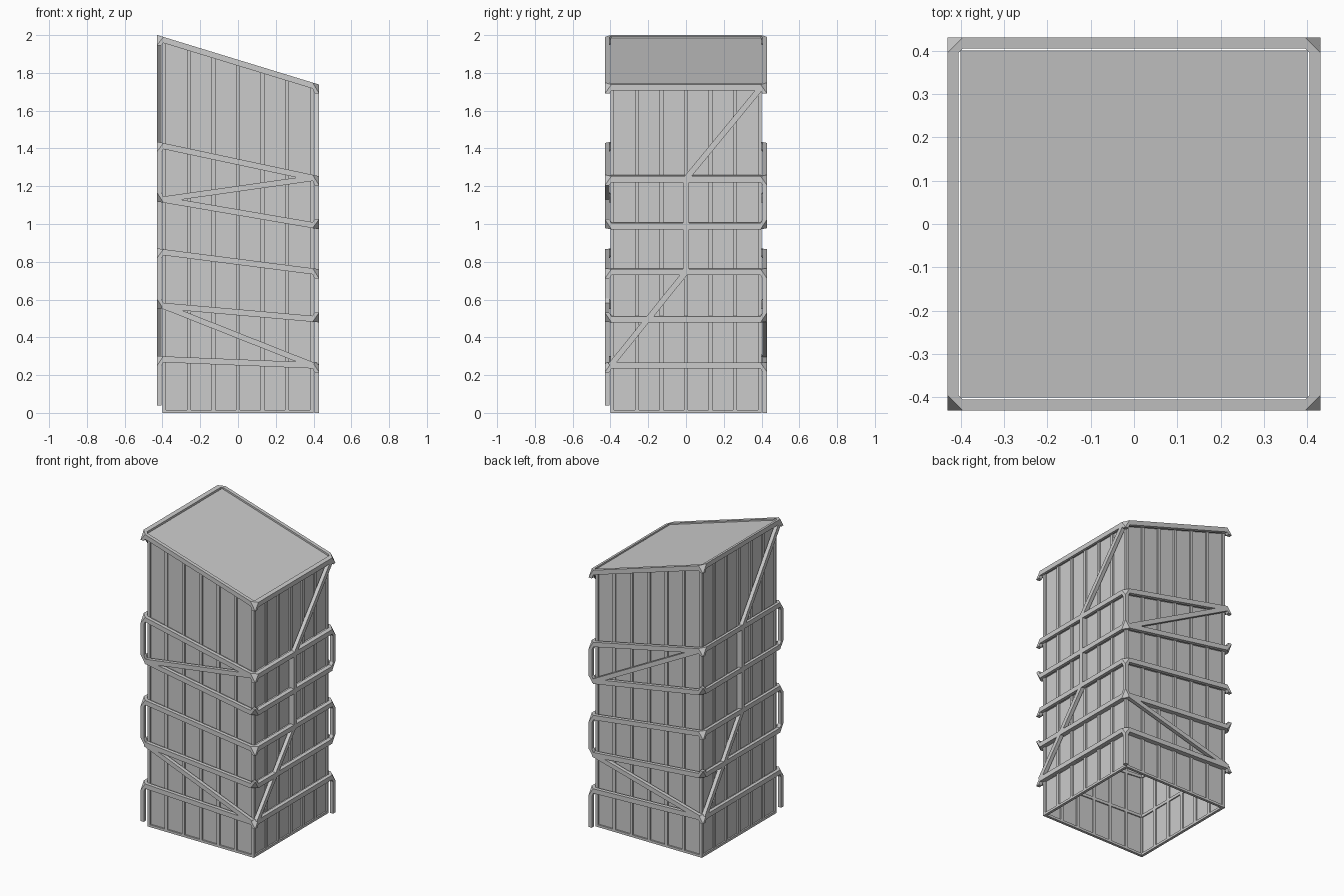
import bpy, bmesh
from mathutils import Vector as V

if "Cube" in bpy.data.objects:
    bpy.data.objects.remove(bpy.data.objects["Cube"])

# (z at left, z at right) of each sloped belt, measured at x = -0.43 / 0.43
LEVELS = [(1.985, 1.722), (1.42, 1.237), (1.135, 0.988),
          (0.855, 0.745), (0.57, 0.495), (0.285, 0.25)]
IN, OUT = 0.405, 0.43          # belt inner and outer faces
MID = (IN + OUT) / 2
H = 0.016                      # half belt height


def z_at(i, x):
    a, b = LEVELS[i]
    return a + (b - a) * (x + OUT) / (2 * OUT)


def make(name, hulls=(), faces=()):
    """One object made from convex pieces and plain faces."""
    bm = bmesh.new()
    for pts in hulls:
        part = bmesh.new()
        for p in pts:
            part.verts.new(p)
        res = bmesh.ops.convex_hull(part, input=part.verts)
        junk = [v for v in res["geom_interior"] if isinstance(v, bmesh.types.BMVert)]
        bmesh.ops.delete(part, geom=junk, context='VERTS')
        bmesh.ops.dissolve_limit(part, angle_limit=0.01, verts=part.verts, edges=part.edges)
        tmp = bpy.data.meshes.new("tmp")
        part.to_mesh(tmp)
        bm.from_mesh(tmp)
        part.free()
        bpy.data.meshes.remove(tmp)
    for f in faces:
        bm.faces.new([bm.verts.new(p) for p in f])
    me = bpy.data.meshes.new(name)
    bm.to_mesh(me)
    bm.free()
    ob = bpy.data.objects.new(name, me)
    bpy.context.collection.objects.link(ob)
    return ob


def side(k, u, d):
    """Plan point at position u along face k, distance d from the centre."""
    return [(u, -d), (d, u), (u, d), (-d, u)][k]


def strip(k, u0, u1, d0, d1, low, high):
    """Bar on face k between two ends, with low/high z functions of x."""
    pts = []
    for u in (u0, u1):
        for d in (d0, d1):
            x, y = side(k, u, d)
            pts += [(x, y, low(x)), (x, y, high(x))]
    return pts


def brace(k, a, b, w=0.015):
    """Slanted or upright bar on face k between (u, z) points."""
    t = (V(b) - V(a)).normalized()
    n = V((-t.y, t.x)) * w
    return [(*side(k, (p + s * n).x, d), (p + s * n).y)
            for p in (V(a), V(b)) for s in (-1, 1) for d in (IN, OUT)]


# Thin wall panels, open at the bottom, and the sloped roof
P = 0.39
top = lambda x: z_at(0, x)
corners = [(-1, -1), (1, -1), (1, 1), (-1, 1)]
walls = []
for (ax, ay), (bx, by) in zip(corners, corners[1:] + corners[:1]):
    a, b = (ax * P, ay * P), (bx * P, by * P)
    walls.append([(*a, 0), (*b, 0), (*b, top(b[0])), (*a, top(a[0]))])
make("wall_panels", faces=walls)
make("roof", [[(x * 0.4, y * 0.4, top(x * 0.4) + dz)
               for x, y in corners for dz in (-0.01, 0.008)]])

# Upright ribs and horizontal rails framing the panels
ribs, rails = [], []
for k in range(4):
    for i in range(-3, 4):
        u = i * 0.13
        ribs.append(strip(k, u - 0.01, u + 0.01, 0.382, 0.4,
                          lambda x: 0, lambda x: top(x) - 0.01))
    rails.append(strip(k, -0.4, 0.4, 0.382, 0.4, lambda x: 0, lambda x: 0.016))
    for i in range(6):
        rails.append(strip(k, -0.4, 0.4, 0.382, 0.4,
                           lambda x: z_at(i, x) - 0.012, lambda x: z_at(i, x) + 0.008))
make("wall_ribs", ribs)
make("wall_rails", rails)

# Belts around the tower with clipped corner pieces
C, TIP = 0.395, 0.036
for i in range(6):
    parts = [strip(k, -C, C, IN, OUT, lambda x: z_at(i, x) - H,
                   lambda x: z_at(i, x) + H) for k in range(4)]
    turn = 1 if i in (2, 4) else -1
    for sx, sy in corners:
        z = z_at(i, sx * MID)
        pts = []
        for d in (IN, OUT):
            for h in (-H, H):
                pts.append((sx * C, sy * d, z_at(i, sx * C) + h))
                pts.append((sx * d, sy * C, z_at(i, sx * d) + h))
            for e in (IN, OUT):
                pts.append((sx * d, sy * e, z + turn * TIP))
        parts.append(pts)
    make("roof_rim" if i == 0 else f"belt_{i}", parts)

# Corner uprights joining belts in pairs on two opposite corners
posts = []
for s, foot in ((-1, 0.04), (1, 0.0)):
    for hi, lo in ((1, 2), (3, 4), (5, None)):
        z1 = z_at(hi, s * MID) - TIP
        z0 = foot if lo is None else z_at(lo, s * MID) + TIP
        posts.append([(s * a, s * b, z) for a in (IN, OUT) for b in (IN, OUT) for z in (z0, z1)])
make("corner_posts", posts)

# Zigzag braces: front and back
L = 0.4
make("front_braces", [brace(0, (-L, z_at(2, -L)), (L, z_at(1, L))),
                      brace(0, (-L, z_at(4, -L)), (L, z_at(5, L)))])
make("back_braces", [brace(2, (L, z_at(2, L)), (-L, z_at(1, -L))),
                     brace(2, (L, z_at(4, L)), (-L, z_at(5, -L)))])

# Climbing braces: right and left
for name, k, s in (("right_braces", 1, 1), ("left_braces", 3, -1)):
    z = [z_at(i, s * MID) for i in range(6)]
    make(name, [brace(k, (-s * L, z[5]), (0, z[3])),
                brace(k, (0, z[3]), (0, z[1])),
                brace(k, (0, z[1]), (s * L, z[0]))])
